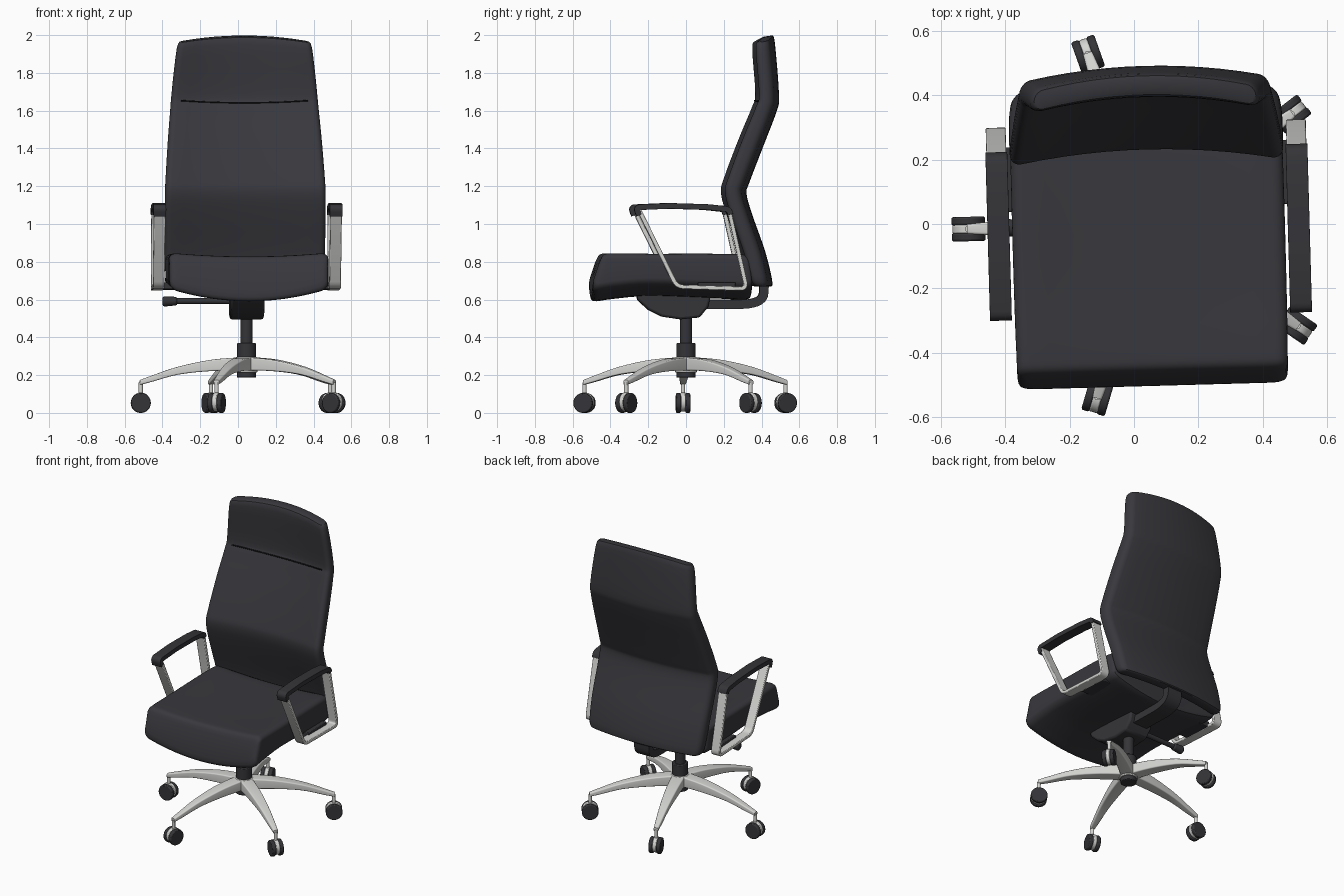
import bpy, bmesh, math
from mathutils import Matrix, Vector

if "Cube" in bpy.data.objects:
    bpy.data.objects.remove(bpy.data.objects["Cube"])

def material(name, rgb):
    m = bpy.data.materials.new(name)
    m.diffuse_color = (*rgb, 1)
    m.use_nodes = True
    m.node_tree.nodes["Principled BSDF"].inputs["Base Color"].default_value = m.diffuse_color
    return m

LEATHER = material("charcoal leather", (0.040, 0.040, 0.047))
PLASTIC = material("dark plastic", (0.035, 0.035, 0.040))
METAL = material("polished metal", (0.66, 0.66, 0.64))
SEAM = material("seam black", (0.008, 0.008, 0.010))

# The whole chair is turned slightly about its column
CHAIR = Matrix.Translation((0.045, 0, 0)) @ Matrix.Rotation(math.radians(1.6), 4, 'Z')

def finish(name, bm, mat, mtx=None, bevel=0, angle=40):
    bmesh.ops.recalc_face_normals(bm, faces=bm.faces)
    bm.transform(CHAIR @ (mtx or Matrix()))
    me = bpy.data.meshes.new(name)
    bm.to_mesh(me)
    bm.free()
    me.materials.append(mat)
    ob = bpy.data.objects.new(name, me)
    bpy.context.collection.objects.link(ob)
    bpy.ops.object.select_all(action='DESELECT')
    ob.select_set(True)
    bpy.context.view_layer.objects.active = ob
    bpy.ops.object.shade_smooth_by_angle(angle=math.radians(angle))
    if bevel:
        b = ob.modifiers.new("bevel", 'BEVEL')
        b.width, b.segments, b.limit_method = bevel, 2, 'ANGLE'
        b.angle_limit = math.radians(40)
    return ob

def spline(rows, n):
    """Catmull-Rom interpolation of tuples."""
    out = []
    for i in range(len(rows) - 1):
        p = [rows[max(0, min(len(rows) - 1, i + k))] for k in (-1, 0, 1, 2)]
        for s in range(n):
            t = s / n
            out.append([0.5 * (2 * b + (c - a) * t + (2 * a - 5 * b + 4 * c - d) * t * t
                        + (3 * b - a - 3 * c + d) * t ** 3) for a, b, c, d in zip(*p)])
    return out + [list(rows[-1])]

def loft(name, rows, mat, radius, bend=None, mtx=None, steps=4, inner=12):
    """Rounded sections between point A and point B; row = (Ay, Az, By, Bz, half width)."""
    bm = bmesh.new()
    rings = []
    for ay, az, by, bz, hw in spline(rows, steps):
        T = math.hypot(by - ay, bz - az)
        r = min(radius, T * 0.48)
        arc = [(hw - r + r * math.cos(a), T / 2 - r + r * math.sin(a))
               for a in [math.pi / 2 * k / 5 for k in range(6)]]
        mid = [(-(hw - r) + 2 * (hw - r) * k / inner, T / 2) for k in range(1, inner)]
        side = [(-x, h) for x, h in arc] + mid + arc[::-1]
        pts = [(x, 0.5 - h / T) for x, h in side] + [(x, 0.5 + h / T) for x, h in side[::-1]]
        ring = []
        for x, t in pts:
            y, z = ay + (by - ay) * t, az + (bz - az) * t
            if bend:
                dy, dz = bend(z, t)
                y, z = y + dy * (x / hw) ** 2, z + dz * (x / hw) ** 2
            ring.append(bm.verts.new((x, y, z)))
        rings.append(ring)
    n = len(rings[0])
    for a, b in zip(rings, rings[1:]):
        for i in range(n):
            bm.faces.new((a[i], a[(i + 1) % n], b[(i + 1) % n], b[i]))
    for ring in (rings[0], rings[-1]):
        for i in range(n // 2 - 1):
            bm.faces.new((ring[i], ring[i + 1], ring[n - 2 - i], ring[n - 1 - i]))
    return finish(name, bm, mat, mtx)

def cylinder(name, r, a, b, mat, mtx=None, bevel=0.004, r2=None):
    """Cylinder from point a to point b."""
    a, b = Vector(a), Vector(b)
    m = Matrix.Translation((a + b) / 2) @ (b - a).to_track_quat('Z', 'Y').to_matrix().to_4x4()
    bm = bmesh.new()
    bmesh.ops.create_cone(bm, cap_ends=True, segments=32, radius1=r, radius2=r2 or r,
                          depth=(b - a).length, matrix=m)
    return finish(name, bm, mat, mtx, bevel)

def prism(name, outline, x0, x1, mat, bevel):
    """Side outline in (y, z) extruded along x."""
    bm = bmesh.new()
    f = bm.faces.new([bm.verts.new((x0, y, z)) for y, z in outline])
    ext = bmesh.ops.extrude_face_region(bm, geom=[f])
    bmesh.ops.translate(bm, vec=(x1 - x0, 0, 0),
                        verts=[v for v in ext['geom'] if isinstance(v, bmesh.types.BMVert)])
    return finish(name, bm, mat, None, bevel)

def ribbon(path, thick, fillet):
    """Outline of a strip of even thickness following a path with rounded corners."""
    P = [Vector(p) for p in path]
    pts = [P[0]]
    for a, b, c in zip(P, P[1:], P[2:]):
        s, e = b + (a - b).normalized() * fillet, b + (c - b).normalized() * fillet
        pts += [s * (1 - t) ** 2 + b * 2 * t * (1 - t) + e * t * t for t in (0, .25, .5, .75, 1)]
    pts.append(P[-1])
    left, right = [], []
    for i, p in enumerate(pts):
        d = (pts[min(i + 1, len(pts) - 1)] - pts[max(i - 1, 0)]).normalized()
        nrm = Vector((-d.y, d.x)) * thick / 2
        left.append(p + nrm)
        right.append(p - nrm)
    return left + right[::-1]

# Seat cushion, dished on top and sagging beneath
loft("seat", [(-.466, .79, -.503, .635, .395), (-.445, .822, -.492, .592, .418),
              (-.39, .828, -.39, .603, .422), (-.2, .826, -.2, .618, .424),
              (.15, .826, .15, .606, .424), (.30, .82, .32, .60, .420),
              (.325, .79, .338, .63, .40)],
     LEATHER, .04, lambda z, t: (0, .02 + .045 * t))

# Backrest, wrapping forward at the sides
loft("backrest", [(.395, .672, .44, .668, .385), (.372, .70, .457, .69, .414),
                  (.33, .85, .42, .85, .424), (.258, 1.06, .35, 1.05, .426),
                  (.232, 1.17, .320, 1.16, .425), (.25, 1.25, .335, 1.22, .422),
                  (.325, 1.45, .412, 1.42, .408), (.395, 1.62, .477, 1.59, .393),
                  (.412, 1.69, .492, 1.68, .386), (.395, 1.95, .47, 1.96, .358),
                  (.412, 1.992, .455, 1.998, .335)],
     LEATHER, .035, lambda z, t: (-.042, -.03 * max(0, (z - 1.75) / .25)))

# Stitched seam across the headrest
cu = bpy.data.curves.new("headrest_seam", 'CURVE')
cu.dimensions, cu.bevel_depth, cu.bevel_resolution = '3D', .004, 1
sp = cu.splines.new('POLY')
sp.points.add(16)
for i, p in enumerate(sp.points):
    x = -.335 + .67 * i / 16
    p.co = (x, .403 - .042 * (x / .39) ** 2, 1.642 + .1 * x * x, 1)
cu.materials.append(SEAM)
seam = bpy.data.objects.new("headrest_seam", cu)
seam.matrix_world = CHAIR
bpy.context.collection.objects.link(seam)

# Armrests: metal loop with a dark pad on top
for side, s in (("left", -1), ("right", 1)):
    c = s * .467
    prism(side + "_arm_frame", ribbon([(-.262, 1.075), (-.062, .668), (.308, .657), (.215, 1.07)],
                                      .022, .035), c - .031, c + .031, METAL, .004)
    prism(side + "_arm_pad", ribbon([(-.262, 1.045), (-.278, 1.088), (-.1, 1.096), (.1, 1.09),
                                     (.215, 1.078), (.222, 1.05)], .03, .02),
          c - .034, c + .034, PLASTIC, .006)
    prism(side + "_arm_mount", [(.05, .655), (.25, .65), (.25, .69), (.05, .69)],
          s * .34, s * .45, PLASTIC, .004)

# Tilt mechanism, back bracket and lever under the seat
prism("tilt_mechanism", [(-.26, .64), (-.26, .60), (-.2, .545), (-.13, .51), (-.03, .495),
                         (.07, .505), (.115, .56), (.13, .63)], -.09, .09, PLASTIC, .012)
prism("back_bracket", ribbon([(.08, .575), (.335, .575), (.41, .60), (.415, .72)], .048, .04),
      -.055, .055, PLASTIC, .008)
cylinder("lever_rod", .016, (-.38, 0, .592), (0, 0, .592), PLASTIC)
cylinder("lever_knob", .028, (-.445, 0, .59), (-.365, 0, .592), PLASTIC, None, .012, .022)

# Column and hub
cylinder("gas_column", .033, (0, 0, .35), (0, 0, .53), PLASTIC)
cylinder("column_sleeve", .05, (0, 0, .285), (0, 0, .37), PLASTIC)
cylinder("hub", .058, (0, 0, .215), (0, 0, .295), METAL)
cylinder("hub_cap", .05, (0, 0, .187), (0, 0, .23), PLASTIC)

# Five-star base with casters
for i in range(5):
    turn = Matrix.Rotation(math.radians(90 + 72 * i), 4, 'Z')
    loft(f"base_leg_{i + 1}", [(0, .296, 0, .225, .042), (.18, .282, .18, .222, .038),
                               (.36, .245, .36, .203, .029), (.5, .198, .5, .165, .020),
                               (.565, .174, .565, .148, .015)], METAL, .008, None, turn, 4, 2)
    R = .56
    cylinder(f"caster_stem_{i + 1}", .011, (0, R, .08), (0, R, .16), METAL, turn, 0)
    cylinder(f"caster_hood_{i + 1}", .05, (-.013, R, .058), (.013, R, .058), METAL, turn)
    for k, s in enumerate((-1, 1)):
        cylinder(f"caster_wheel_{i + 1}_{k + 1}", .0525, (s * .012, R, .0525),
                 (s * .038, R, .0525), PLASTIC, turn, .006)
